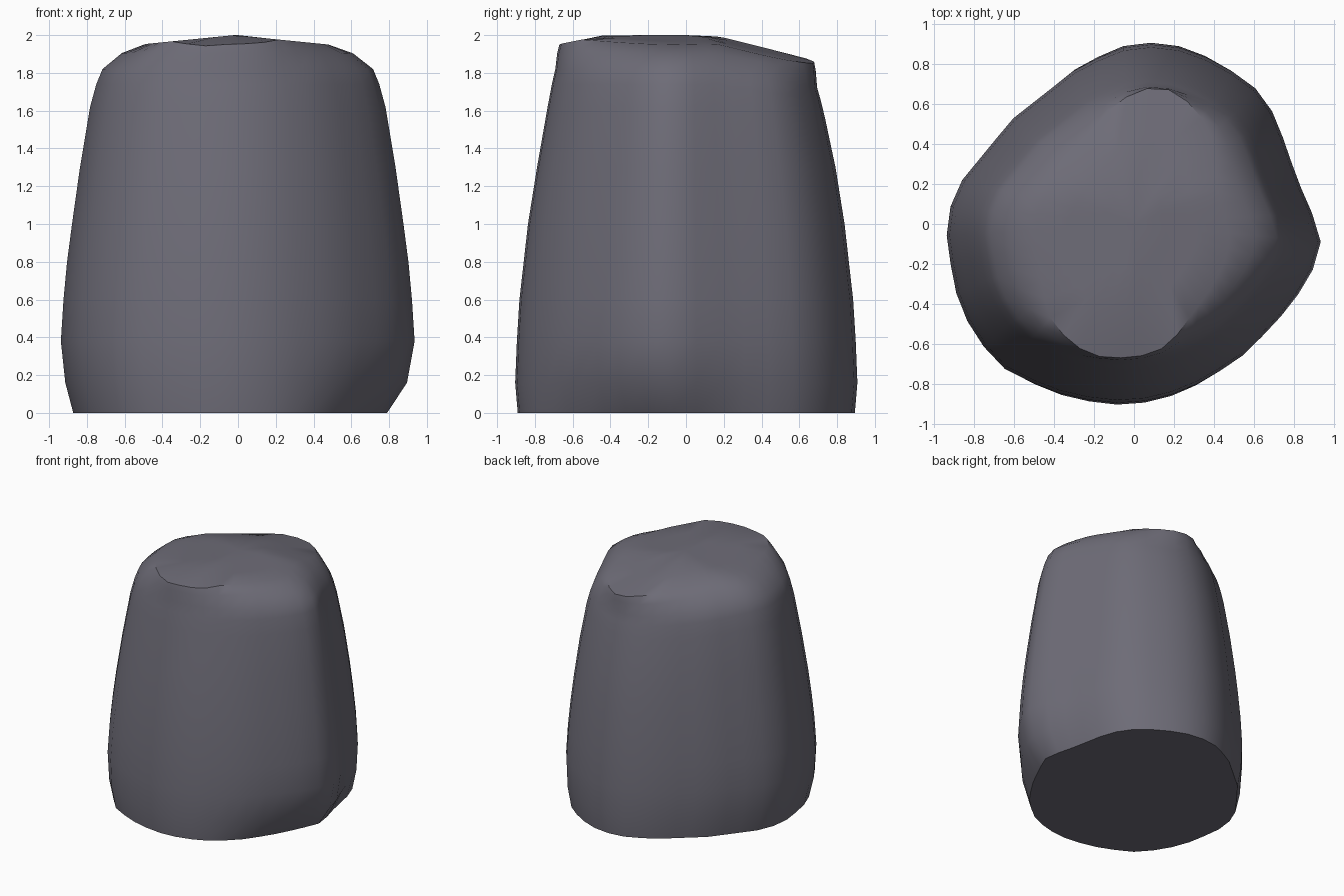
import bpy, bmesh, math

if "Cube" in bpy.data.objects:
    bpy.data.objects.remove(bpy.data.objects["Cube"])

# Plan outlines: widest belt and the flat cap on top
BELT = [(-.94,-.09),(-.93,.06),(-.87,.21),(-.61,.53),(-.27,.80),(-.06,.89),(.15,.915),
        (.33,.86),(.48,.78),(.63,.67),(.71,.54),(.82,.22),(.89,.06),(.935,-.09),
        (.89,-.25),(.80,-.39),(.70,-.51),(.54,-.67),(.36,-.79),(.17,-.87),(-.02,-.91),
        (-.2,-.895),(-.42,-.845),(-.64,-.74),(-.79,-.58),(-.88,-.40)]
CAP = [(-.49,-.09),(-.49,.05),(-.41,.21),(-.20,.48),(-.10,.60),(.02,.67),(.13,.69),
       (.23,.65),(.33,.55),(.40,.41),(.41,.2),(.45,.05),(.485,-.07),(.46,-.18),(.38,-.33),
       (.19,-.59),(.10,-.65),(-.03,-.67),(-.15,-.67),(-.25,-.64),(-.36,-.55),(-.44,-.44)]
# Side profile: height, x scale, y scale
LEVELS = [(0,.93,.985),(.16,.975,1),(.38,1,.99),(.6,.985,.975),(.8,.965,.95),(1,.937,.925),
          (1.3,.892,.872),(1.62,.835,.81),(1.74,.80,.785),(1.82,.765,.765)]
N = 40


def radius(pts, a):
    """Distance from the origin to the outline along angle a."""
    c, s = math.cos(a), math.sin(a)
    for (x0, y0), (x1, y1) in zip(pts, pts[1:] + pts[:1]):
        dx, dy = x1 - x0, y1 - y0
        det = c * dy - s * dx
        if abs(det) < 1e-9:
            continue
        r = (x0 * dy - y0 * dx) / det
        t = (x0 * s - y0 * c) / det
        if r > 0 and -1e-6 <= t <= 1 + 1e-6:
            return r
    return .9


def cap_z(x, y):
    """Gently ridged cap that slopes down to the back."""
    return 2.0 - .1 * abs(x + .02) - .25 * max(0, y - .15) - .5 * max(0, -y - .58)


bm = bmesh.new()
angles = [math.tau * i / N - math.radians(5.5) for i in range(N)]
rings = []
for z, sx, sy in LEVELS:
    ring = []
    for a in angles:
        r = radius(BELT, a)
        x, y = r * math.cos(a) * sx, r * math.sin(a) * sy
        # undercut at the right foot
        k = max(0, 1 - abs(math.degrees(a + .3 + math.pi) % 360 - 180) / 50)
        cut = 1 - .12 * k * max(0, 1 - z / .2)
        # lower shoulder at the back
        drop = .09 * max(0, (y - .15) / .5) * max(0, (z - 1.4) / .42)
        ring.append(bm.verts.new((x * cut, y * cut, z - drop)))
    rings.append(ring)

# Rounded shoulder halfway to the cap, then the cap edge
for f, lift in ((.45, .025), (1, 0)):
    ring = []
    for a, v in zip(angles, rings[len(LEVELS) - 1]):
        r = radius(CAP, a)
        cx, cy = r * math.cos(a), r * math.sin(a)
        x, y = v.co.x + (cx - v.co.x) * f, v.co.y + (cy - v.co.y) * f
        z = v.co.z + (cap_z(cx, cy) - v.co.z) * f + lift
        ring.append(bm.verts.new((x, y, z)))
    rings.append(ring)

# Inner cap rings
for f in (.66, .33):
    ring = []
    for a in angles:
        r = radius(CAP, a) * f
        x, y = r * math.cos(a), r * math.sin(a)
        ring.append(bm.verts.new((x, y, cap_z(x, y))))
    rings.append(ring)

for lo, hi in zip(rings, rings[1:]):
    for i in range(N):
        j = (i + 1) % N
        bm.faces.new((lo[i], lo[j], hi[j], hi[i]))
centre = bm.verts.new((0, 0, 2.0))
for i in range(N):
    bm.faces.new((rings[-1][i], rings[-1][(i + 1) % N], centre))
bm.faces.new(rings[0][::-1])
bmesh.ops.recalc_face_normals(bm, faces=bm.faces)

mesh = bpy.data.meshes.new("boulder")
bm.to_mesh(mesh)
bm.free()
boulder = bpy.data.objects.new("boulder", mesh)
bpy.context.collection.objects.link(boulder)

stone = bpy.data.materials.new("grey stone")
stone.diffuse_color = (.155, .15, .185, 1)
stone.use_nodes = True
stone.node_tree.nodes["Principled BSDF"].inputs["Base Color"].default_value = stone.diffuse_color
mesh.materials.append(stone)

bpy.context.view_layer.objects.active = boulder
boulder.select_set(True)
bpy.ops.object.shade_smooth_by_angle(angle=math.radians(40))
